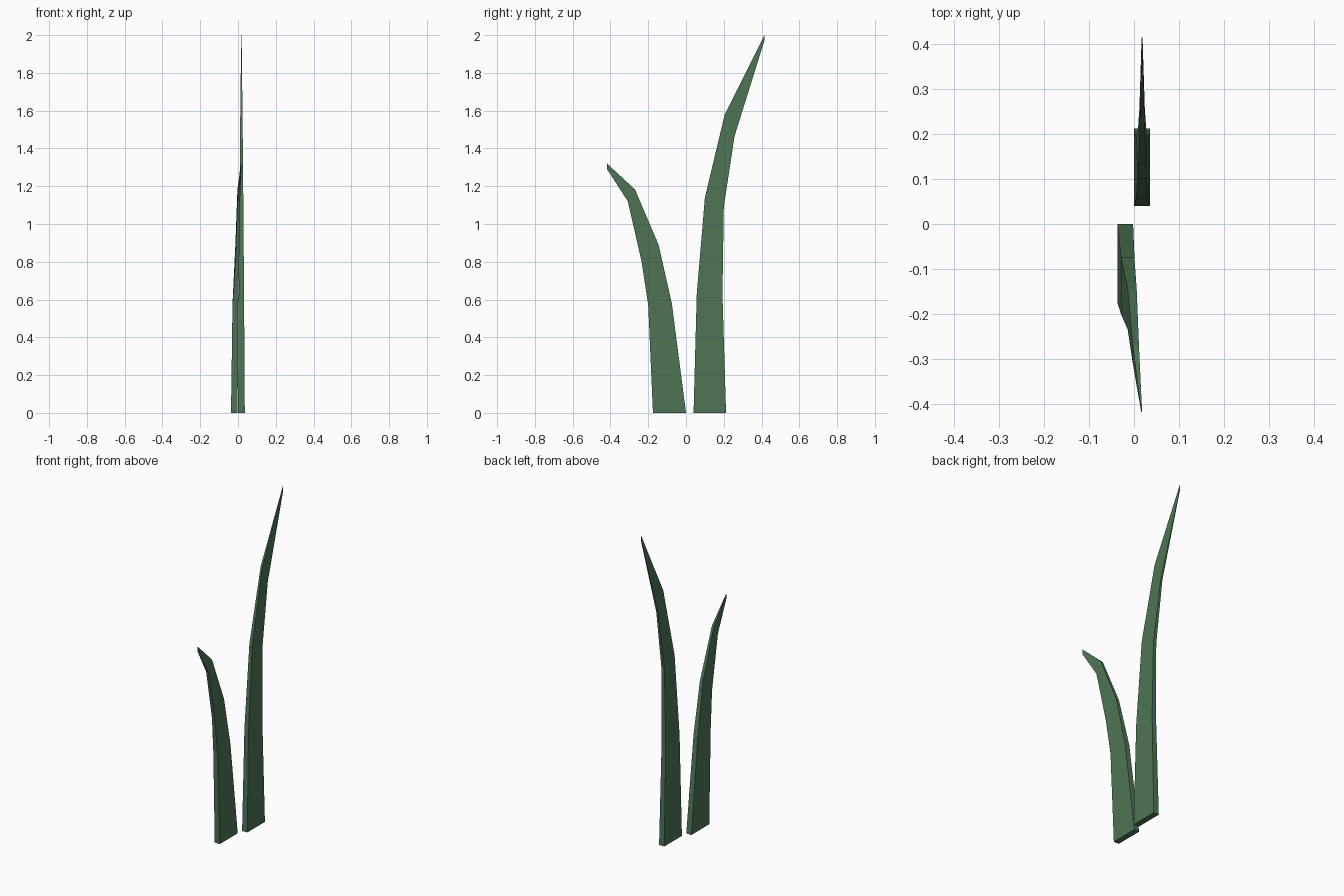
import bpy

if "Cube" in bpy.data.objects:
    bpy.data.objects.remove(bpy.data.objects["Cube"])

leaf_green = bpy.data.materials.new("leaf_green")
leaf_green.diffuse_color = (0.076, 0.178, 0.090, 1)
leaf_green.use_nodes = True
leaf_green.node_tree.nodes["Principled BSDF"].inputs["Base Color"].default_value = leaf_green.diffuse_color


def blade(name, sections):
    """Loft rectangular sections: (y, z) of left edge, (y, z) of right edge, x min, x max."""
    verts, faces = [], []
    for y0, z0, y1, z1, xa, xb in sections:
        verts += [(xa, y0, z0), (xb, y0, z0), (xb, y1, z1), (xa, y1, z1)]
    for s in range(len(sections) - 1):
        for k in range(4):
            a, b = 4 * s + k, 4 * s + (k + 1) % 4
            faces.append((a, b, b + 4, a + 4))
    n = len(verts)
    faces += [(3, 2, 1, 0), (n - 4, n - 3, n - 2, n - 1)]
    mesh = bpy.data.meshes.new(name)
    mesh.from_pydata(verts, [], faces)
    mesh.materials.append(leaf_green)
    obj = bpy.data.objects.new(name, mesh)
    bpy.context.collection.objects.link(obj)
    return obj


# Tall blade, bending backwards
blade("tall_grass_blade", [
    (0.04, 0.00, 0.212, 0.00, 0.000, 0.036),
    (0.057, 0.63, 0.193, 0.63, 0.004, 0.032),
    (0.10, 1.14, 0.20, 1.09, 0.008, 0.028),
    (0.205, 1.58, 0.257, 1.465, 0.012, 0.024),
    (0.415, 2.00, 0.415, 1.97, 0.017, 0.019),
])

# Short blade, bending forwards and leaning slightly sideways
blade("short_grass_blade", [
    (-0.175, 0.00, 0.00, 0.00, -0.037, -0.002),
    (-0.20, 0.57, -0.075, 0.58, -0.029, 0.001),
    (-0.235, 0.80, -0.145, 0.89, -0.014, 0.006),
    (-0.308, 1.12, -0.27, 1.183, -0.003, 0.011),
    (-0.418, 1.29, -0.418, 1.32, 0.016, 0.018),
])
